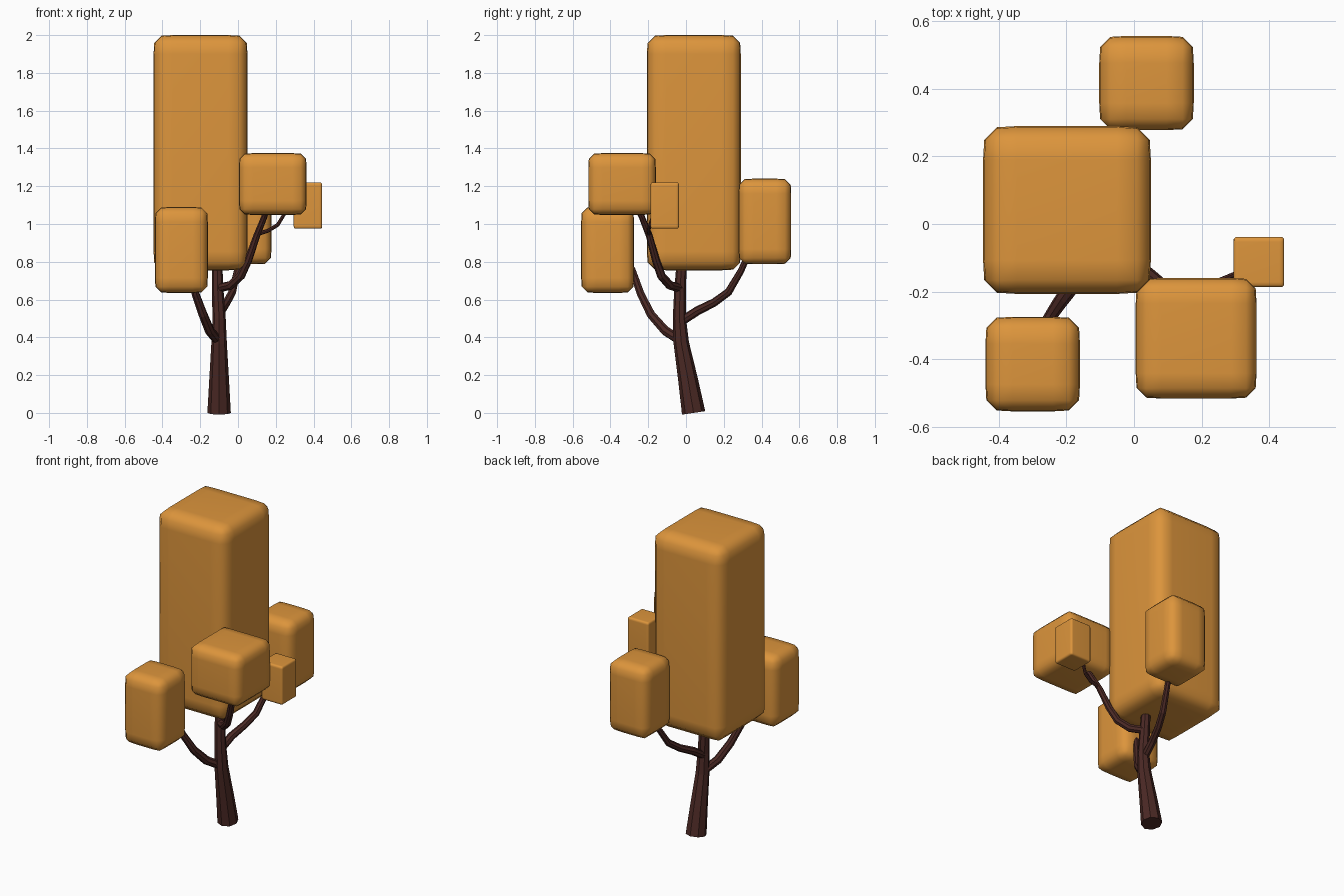
import bpy

if "Cube" in bpy.data.objects:
    bpy.data.objects.remove(bpy.data.objects["Cube"])


def material(name, rgb):
    m = bpy.data.materials.new(name)
    m.diffuse_color = (*rgb, 1)
    m.use_nodes = True
    m.node_tree.nodes["Principled BSDF"].inputs["Base Color"].default_value = m.diffuse_color
    return m


leaf_mat = material("autumn_leaves", (0.72, 0.30, 0.045))
bark_mat = material("bark", (0.07, 0.022, 0.018))


def leaf_block(name, lo, hi, bevel):
    """Soft-edged box between two corners."""
    bpy.ops.mesh.primitive_cube_add(size=1)
    ob = bpy.context.object
    ob.name = name
    ob.location = [(a + b) / 2 for a, b in zip(lo, hi)]
    ob.scale = [b - a for a, b in zip(lo, hi)]
    bpy.ops.object.transform_apply(location=False, rotation=False, scale=True)
    mod = ob.modifiers.new("soft_edges", 'BEVEL')
    mod.width, mod.segments, mod.profile = bevel, 3, 0.7
    bpy.ops.object.modifier_apply(modifier=mod.name)
    bpy.ops.object.shade_smooth()
    ob.data.materials.append(leaf_mat)


def limb(name, points):
    """Faceted eight-sided tube through (x, y, z, radius) points."""
    cu = bpy.data.curves.new(name, 'CURVE')
    cu.dimensions = '3D'
    cu.bevel_depth = 1
    cu.bevel_resolution = 2
    cu.use_fill_caps = True
    sp = cu.splines.new('POLY')
    sp.points.add(len(points) - 1)
    for p, (x, y, z, r) in zip(sp.points, points):
        p.co, p.radius = (x, y, z, 1), r
    ob = bpy.data.objects.new(name, cu)
    bpy.context.collection.objects.link(ob)
    bpy.ops.object.select_all(action='DESELECT')
    ob.select_set(True)
    bpy.context.view_layer.objects.active = ob
    bpy.ops.object.convert(target='MESH')
    ob = bpy.context.object
    bpy.ops.object.shade_flat()
    ob.data.materials.clear()
    ob.data.materials.append(bark_mat)


# Foliage blocks
leaf_block("main_crown", (-0.447, -0.207, 0.755), (0.05, 0.29, 2.0), 0.10)
leaf_block("front_left_foliage", (-0.44, -0.555, 0.635), (-0.16, -0.275, 1.09), 0.08)
leaf_block("front_right_foliage", (0.005, -0.517, 1.048), (0.363, -0.16, 1.375), 0.075)
leaf_block("small_right_foliage", (0.295, -0.187, 0.975), (0.445, -0.038, 1.22), 0.015)
leaf_block("back_foliage", (-0.103, 0.278, 0.787), (0.177, 0.557, 1.24), 0.08)

# Trunk leaning forward, then rising into the crown
limb("trunk", [(-0.10, 0.04, 0, 0.062), (-0.10, 0.037, 0.02, 0.061),
               (-0.10, 0.01, 0.18, 0.052), (-0.10, -0.025, 0.37, 0.041),
               (-0.10, -0.035, 0.50, 0.035), (-0.107, -0.032, 0.64, 0.031),
               (-0.11, -0.025, 0.76, 0.028), (-0.115, -0.02, 0.86, 0.025)])

# Branches
limb("front_left_branch", [(-0.105, -0.025, 0.38, 0.025), (-0.15, -0.11, 0.435, 0.026),
                           (-0.185, -0.185, 0.52, 0.024), (-0.225, -0.24, 0.63, 0.021),
                           (-0.255, -0.285, 0.76, 0.018), (-0.275, -0.34, 0.85, 0.015)])
limb("front_right_branch", [(-0.105, -0.03, 0.66, 0.023), (-0.04, -0.085, 0.675, 0.024),
                            (0.015, -0.13, 0.725, 0.023), (0.055, -0.16, 0.81, 0.021),
                            (0.10, -0.195, 0.94, 0.018), (0.14, -0.235, 1.04, 0.016),
                            (0.165, -0.28, 1.12, 0.013)])
limb("small_right_twig", [(0.10, -0.195, 0.945, 0.011), (0.16, -0.20, 0.965, 0.010),
                          (0.21, -0.19, 0.995, 0.010), (0.25, -0.17, 1.06, 0.009),
                          (0.32, -0.14, 1.11, 0.008)])
limb("back_branch", [(-0.105, -0.025, 0.485, 0.024), (-0.09, 0.06, 0.54, 0.024),
                     (-0.06, 0.15, 0.585, 0.022), (-0.03, 0.225, 0.64, 0.021),
                     (-0.005, 0.29, 0.75, 0.018), (0.01, 0.34, 0.86, 0.015)])
